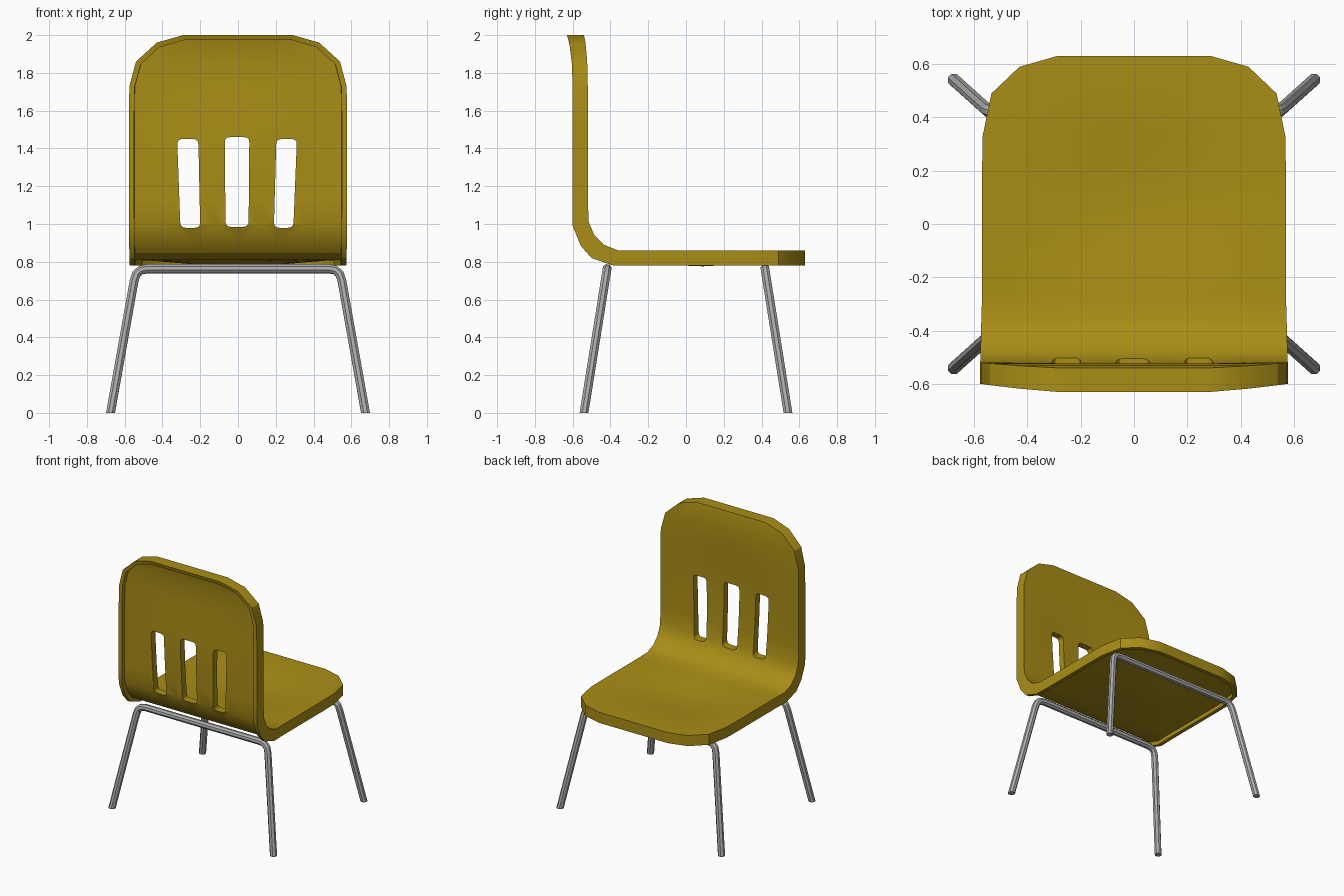
import bpy, bmesh, math
from mathutils import Vector

if "Cube" in bpy.data.objects:
    bpy.data.objects.remove(bpy.data.objects["Cube"])


def material(name, rgb):
    m = bpy.data.materials.new(name)
    m.diffuse_color = (*rgb, 1)
    m.use_nodes = True
    m.node_tree.nodes["Principled BSDF"].inputs["Base Color"].default_value = m.diffuse_color
    return m


MUSTARD = material("mustard plastic", (0.40, 0.27, 0.008))
STEEL = material("grey steel", (0.42, 0.42, 0.42))


def to_object(name, bm, mat=None):
    bmesh.ops.recalc_face_normals(bm, faces=bm.faces)
    me = bpy.data.meshes.new(name)
    bm.to_mesh(me)
    bm.free()
    ob = bpy.data.objects.new(name, me)
    bpy.context.collection.objects.link(ob)
    if mat:
        me.materials.append(mat)
    return ob


# Shell rows from seat edge to top of back: inner y, z, outer y, z, half width
ROWS = [(.63, .86, .63, .78, .29), (.59, .86, .59, .78, .43),
        (.49, .86, .49, .78, .535), (.33, .86, .33, .78, .568)]
ROWS += [(y, .86, y, .78, .57) for y in (.21, .09, -.03, -.15, -.26)]
ROWS += [(-.36, .86, -.385, .78, .573), (-.435, .89, -.50, .82, .575),
         (-.485, .94, -.557, .885, .576), (-.515, 1.01, -.60, .99, .577)]
ROWS += [(-.52, z, -.60, z, .578) for z in (1.13, 1.26, 1.40, 1.56)]
ROWS += [(-.52, 1.73, -.60, 1.73, .575), (-.523, 1.86, -.605, 1.86, .54),
         (-.532, 1.96, -.618, 1.96, .43), (-.54, 2.0, -.63, 2.0, .29)]
COLS = [i / 5 for i in range(-5, 6)]


def grid(bm, k):
    return [[bm.verts.new((c * r[4], r[k], r[k + 1])) for c in COLS] for r in ROWS]


def fill(bm, g):
    return [bm.faces.new((g[i][j], g[i][j + 1], g[i + 1][j + 1], g[i + 1][j]))
            for i in range(len(g) - 1) for j in range(len(g[0]) - 1)]


def border(g):
    return (g[0] + [r[-1] for r in g[1:-1]] + g[-1][::-1]
            + [r[0] for r in g[-2:0:-1]])


def bump(t, centre, half):
    d = abs(t - centre) / half
    return math.cos(d * math.pi / 2) ** 2 if d < 1 else 0


# One-piece seat and back with a recessed underside inside a narrow lip
bm = bmesh.new()
inner, outer = grid(bm, 0), grid(bm, 2)
fill(bm, inner)
under = fill(bm, outer)
a, b = border(inner), border(outer)
for i in range(len(a)):
    j = (i + 1) % len(a)
    bm.faces.new((a[i], a[j], b[j], b[i]))
bmesh.ops.recalc_face_normals(bm, faces=bm.faces)
bmesh.ops.inset_region(bm, faces=under, thickness=.028, use_even_offset=True,
                       use_boundary=True)
bmesh.ops.inset_region(bm, faces=under, thickness=.001, depth=-.03,
                       use_even_offset=True, use_boundary=True)
# Shallow dishing of the seat and back
for v in bm.verts:
    side = max(0, 1 - (v.co.x / .575) ** 2) ** 2
    if v.co.z < .87:
        v.co.z -= .034 * side * bump(v.co.y, .08, .46)
    elif v.co.z > .9:
        v.co.y -= .02 * side * bump(v.co.z, 1.42, .48)
shell = to_object("seat_and_back", bm, MUSTARD)


# Three slots through the back, the outer two leaning outwards
def slot(x0b, x1b, x0t, x1t, z0, z1, r=.028):
    corners = [Vector(c) for c in ((x0b, z0), (x1b, z0), (x1t, z1), (x0t, z1))]
    outline = []
    for i, c in enumerate(corners):
        p = c + (corners[i - 1] - c).normalized() * r
        q = c + (corners[(i + 1) % 4] - c).normalized() * r
        for t in (0, .33, .67, 1):
            outline.append(p * (1 - t) ** 2 + c * 2 * t * (1 - t) + q * t * t)
    bm = bmesh.new()
    f = bm.faces.new([bm.verts.new((p.x, -.75, p.y)) for p in outline])
    ext = bmesh.ops.extrude_face_region(bm, geom=[f], use_keep_orig=True)
    bmesh.ops.translate(bm, vec=(0, .35, 0), verts=[
        v for v in ext["geom"] if isinstance(v, bmesh.types.BMVert)])
    return to_object("slot_cutter", bm)


bpy.context.view_layer.objects.active = shell
shell.select_set(True)
for s in ((-.305, -.20, -.322, -.21, .98, 1.45), (-.066, .056, -.07, .06, .985, 1.46),
          (.19, .293, .203, .312, .98, 1.45)):
    cutter = slot(*s)
    mod = shell.modifiers.new("slot", 'BOOLEAN')
    mod.operation, mod.solver, mod.object = 'DIFFERENCE', 'EXACT', cutter
    bpy.ops.object.modifier_apply(modifier=mod.name)
    bpy.data.objects.remove(cutter)
bpy.ops.object.shade_smooth_by_angle(angle=math.radians(28))


# Bent tube frames: two splayed legs joined by a bar under the seat
def leg_frame(name, sign, radius=.025, sides=8):
    half = [(-.675, 0), (-.55, .70), (-.538, .735), (-.515, .756), (-.48, .763)]
    path = [Vector((x, sign * (.54 - .16 * z), z))
            for x, z in half + [(-x, z) for x, z in half[::-1]]]
    flat = Vector((0, 1, sign * .16)).normalized()
    bm = bmesh.new()
    rings = []
    for i, p in enumerate(path):
        before = (p - path[i - 1]).normalized() if i else None
        after = (path[i + 1] - p).normalized() if i < len(path) - 1 else None
        tan = ((before or after) + (after or before)).normalized()
        nor = tan.cross(flat).normalized()
        ring = []
        for k in range(sides):
            t = 2 * math.pi * (k + .5) / sides
            q = p + radius * (math.cos(t) * nor + math.sin(t) * flat)
            if not before or not after:      # feet cut level with the floor
                q -= tan * (q.z / tan.z)
            ring.append(bm.verts.new(q))
        rings.append(ring)
    for r, s in zip(rings, rings[1:]):
        for k in range(sides):
            m = (k + 1) % sides
            bm.faces.new((r[k], r[m], s[m], s[k]))
    bm.faces.new(rings[0])
    bm.faces.new(rings[-1])
    return to_object(name, bm, STEEL)


leg_frame("front_leg_frame", -1)
leg_frame("rear_leg_frame", 1)
